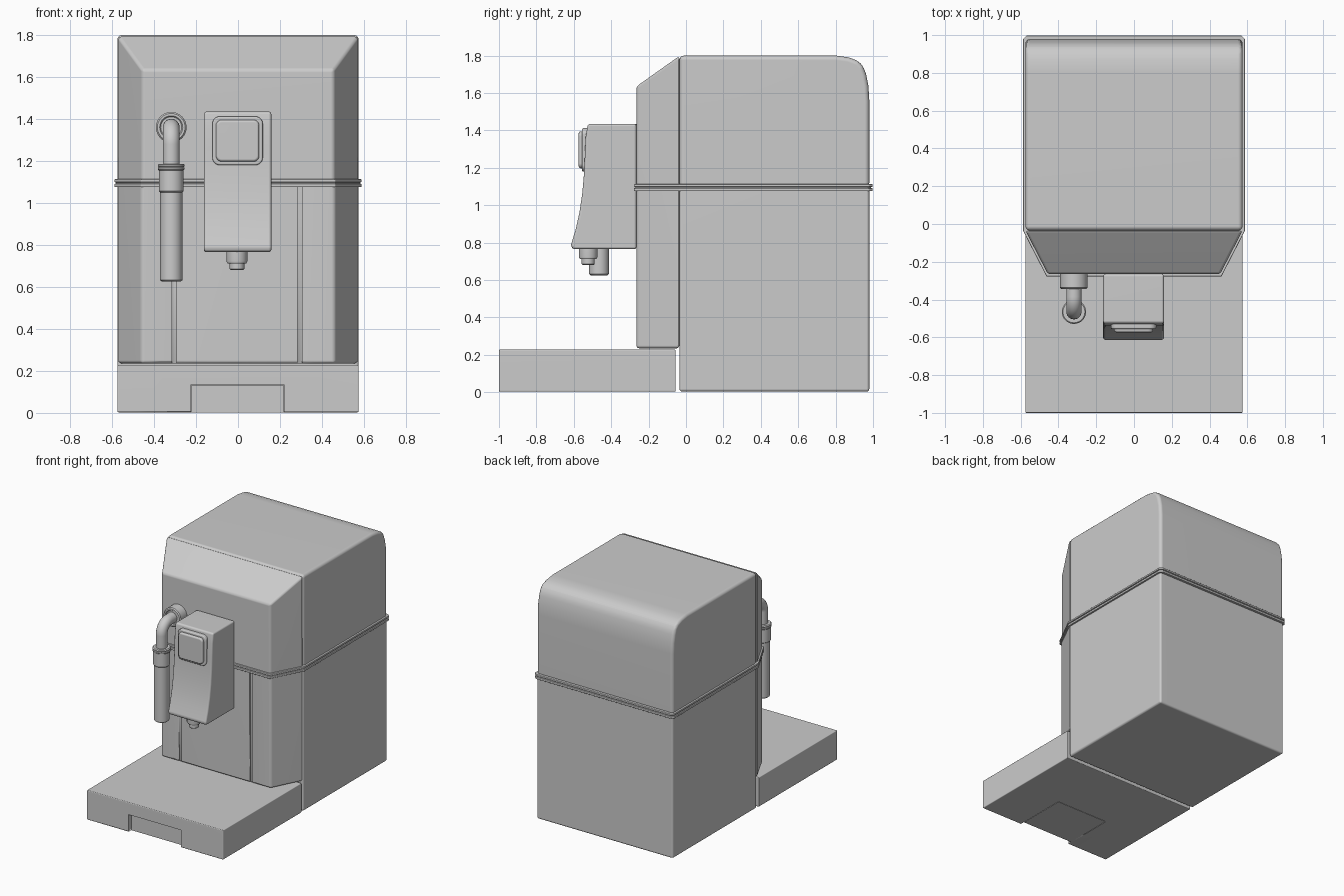
import bpy, bmesh
from math import sin, cos, pi, radians
from mathutils import Vector

cube = bpy.data.objects.get("Cube")
if cube:
    bpy.data.objects.remove(cube, do_unlink=True)

GREY = (0.6, 0.6, 0.6, 1)
mat = bpy.data.materials.new("plain grey")
mat.use_nodes = True
mat.diffuse_color = GREY
mat.node_tree.nodes["Principled BSDF"].inputs["Base Color"].default_value = GREY


def loft(name, rings, bevel=0, cutters=()):
    """Skin a stack of matching rings, cap the ends, round the hard edges."""
    bm = bmesh.new()
    loops = [[bm.verts.new(p) for p in ring] for ring in rings]
    n = len(loops[0])
    for a, b in zip(loops, loops[1:]):
        for i in range(n):
            j = (i + 1) % n
            bm.faces.new((a[i], a[j], b[j], b[i]))
    bm.faces.new(loops[0])
    bm.faces.new(loops[-1])
    bmesh.ops.recalc_face_normals(bm, faces=bm.faces)
    if bevel:
        hard = [e for e in bm.edges if e.calc_face_angle() > radians(25)]
        bmesh.ops.bevel(bm, geom=hard, offset=bevel, segments=3, profile=0.5, affect='EDGES')
    for f in bm.faces:
        f.smooth = True
    mesh = bpy.data.meshes.new(name)
    bm.to_mesh(mesh)
    bm.free()
    mesh.set_sharp_from_angle(angle=radians(35))
    mesh.materials.append(mat)
    ob = bpy.data.objects.new(name, mesh)
    bpy.context.collection.objects.link(ob)
    for c in cutters:
        cut = ob.modifiers.new("cut", 'BOOLEAN')
        cut.operation, cut.solver, cut.object = 'DIFFERENCE', 'EXACT', c
        c.hide_render = True
        c.hide_set(True)
    ob.modifiers.new("normals", 'WEIGHTED_NORMAL').keep_sharp = True
    return ob


def prism(name, pts, axis, lo, hi, bevel=0, cutters=()):
    """Extrude a 2D outline along one axis (0 = x, 1 = y, 2 = z)."""
    def ring(h):
        return [tuple(p[:axis]) + (h,) + tuple(p[axis:]) for p in pts]
    return loft(name, [ring(lo), ring(hi)], bevel, cutters)


def rect(x0, x1, y0, y1):
    return [(x0, y0), (x1, y0), (x1, y1), (x0, y1)]


def box(name, x, y, z, bevel=0, cutters=()):
    return prism(name, rect(*x, *y), 2, *z, bevel, cutters)


def round_rect(x0, x1, z0, z1, r):
    pts = []
    for k, (cx, cz) in enumerate(rect(x0 + r, x1 - r, z0 + r, z1 - r)):
        for i in range(6):
            a = pi + k * pi / 2 + i * pi / 10
            pts.append((cx + r * cos(a), cz + r * sin(a)))
    return pts


def turned(name, centre, axis, profile, sides=32):
    """Stack circles given as (radius, offset along the axis)."""
    rings = []
    for r, h in profile:
        ring = []
        for i in range(sides):
            a = 2 * pi * i / sides
            p = [r * cos(a), r * sin(a)]
            p.insert(axis, h)
            ring.append(Vector(centre) + Vector(p))
        rings.append(ring)
    return loft(name, rings)


W = 0.575       # half width of the housing
FRONT = -0.265  # front face of the panels
SEAM = -0.035   # where panels meet the housing

# Rear housing, lower half and rounded upper half
box("lower_housing", (-W, W), (SEAM, 0.98), (0.003, 1.095), 0.015)
hood = [(SEAM, 1.095), (SEAM, 1.8), (0.8, 1.8), (0.87, 1.79), (0.92, 1.772),
        (0.947, 1.745), (0.963, 1.7), (0.975, 1.64), (0.98, 1.56), (0.98, 1.095)]
prism("upper_housing", hood, 0, -W, W, 0.024)

# Front panels with chamfered sides
grooves = [box("panel_groove_cutter", (x - 0.011, x + 0.011), (-0.4, FRONT + 0.012), (0.1, 1.2))
           for x in (-0.304, 0.294)]
plan = [(-W, SEAM), (-0.46, FRONT), (0.46, FRONT), (W, SEAM)]
prism("lower_front_panel", plan, 2, 0.235, 1.09, 0.015, grooves)
loft("upper_front_panel",
     [[(x, SEAM, z) for x, z in rect(-W, W, 1.09, 1.798)],
      [(x, FRONT, z) for x, z in rect(-0.456, 0.456, 1.09, 1.635)]], 0.014)

# Double trim band around the middle
def band(grow):
    w, back, front = W + grow, 0.985 + grow, FRONT - grow
    return [(-w, SEAM), (-0.463, front), (0.463, front), (w, SEAM),
            (w, back - 0.02), (w - 0.02, back), (0.02 - w, back), (-w, back - 0.02)]

for name, grow, z0, z1 in (("lower_trim", 0.013, 1.075, 1.092),
                           ("trim_core", 0.005, 1.085, 1.105),
                           ("upper_trim", 0.013, 1.098, 1.113)):
    prism(name, band(grow), 2, z0, z1, 0.004 if grow > 0.01 else 0)

# Drip tray with a recessed drawer
slot = box("tray_slot_cutter", (-0.225, 0.22), (-1.1, -0.58), (-0.1, 0.135))
box("drip_tray", (-W, W), (-1, -0.055), (0.003, 0.228), 0.006, [slot])
box("tray_drawer", (-0.222, 0.217), (-0.965, -0.583), (0.003, 0.132))

# Coffee outlet with a curved front
outlet = [(FRONT, 0.765), (-0.605, 0.765), (-0.616, 0.785), (-0.59, 0.87), (-0.57, 0.96),
          (-0.555, 1.06), (-0.546, 1.16), (-0.541, 1.26), (-0.537, 1.36), (-0.525, 1.435),
          (FRONT, 1.435)]
prism("coffee_outlet", outlet, 0, -0.163, 0.159, 0.013)
turned("outlet_nozzle", (-0.005, -0.523, 0), 2,
       [(0.05, 0.78), (0.05, 0.722), (0.044, 0.712), (0.035, 0.712), (0.035, 0.685), (0.03, 0.68)])

# Square button and its frame
for name, m, y, bevel in (("button_frame", 0, -0.556, 0.008), ("button", 0.017, -0.574, 0.012)):
    prism(name, round_rect(-0.122 + m, 0.118 - m, 1.18 + m, 1.412 - m, 0.035 - m / 2),
          1, y, -0.5, bevel)

# Steam wand: flange, bent pipe and grip
WX, WY = -0.318, -0.465
turned("wand_flange", (WX, 0, 1.36), 1,
       [(0.073, FRONT + 0.01), (0.073, -0.337), (0.066, -0.344), (0.055, -0.344), (0.05, -0.338)])

def pipe_ring(y, z, t, r=0.04):
    out = []
    for i in range(24):
        a = 2 * pi * i / 24
        out.append((WX + r * cos(a), y - r * sin(a) * sin(t), z + r * sin(a) * cos(t)))
    return out

bend = 0.08
rings = [pipe_ring(-0.3, 1.36, 0)]
for i in range(11):
    t = i * pi / 20
    rings.append(pipe_ring(WY + bend * (1 - sin(t)), 1.36 - bend * (1 - cos(t)), t))
rings.append(pipe_ring(WY, 1.15, pi / 2))
loft("wand_pipe", rings)

turned("wand_grip", (WX, WY, 0), 2,
       [(0.045, 0.625), (0.053, 0.632), (0.053, 1.05), (0.059, 1.056), (0.059, 1.155),
        (0.064, 1.16), (0.064, 1.167), (0.059, 1.17), (0.064, 1.174), (0.064, 1.18),
        (0.058, 1.186), (0.04, 1.186)])
